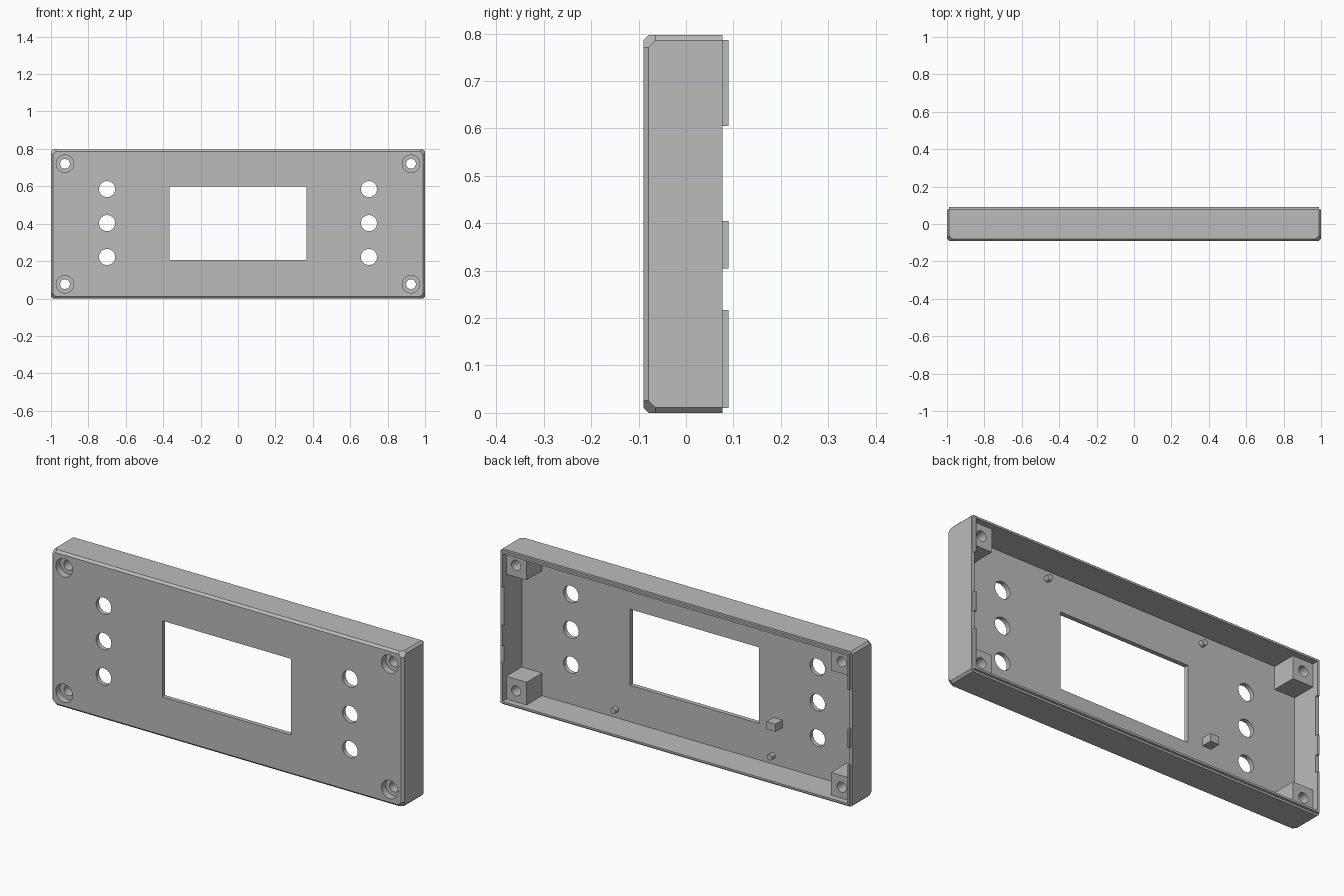
import bpy, bmesh
from itertools import permutations
from mathutils import Matrix, Vector

old = bpy.data.objects.get("Cube")
if old:
    bpy.data.objects.remove(old, do_unlink=True)

grey = bpy.data.materials.new("plain grey")
grey.use_nodes = True
colour = (0.5, 0.5, 0.5, 1)
grey.diffuse_color = colour
grey.node_tree.nodes["Principled BSDF"].inputs["Base Color"].default_value = colour

H = 0.797                      # height of the panel
FRONT, RIM, BACK = -0.09, 0.077, 0.09
FLOOR = -0.067                 # inner face of the front plate
WALL, INSET = 0.02, 0.01


def finish(name, bm):
    bmesh.ops.recalc_face_normals(bm, faces=bm.faces)
    mesh = bpy.data.meshes.new(name)
    bm.to_mesh(mesh)
    bm.free()
    mesh.materials.append(grey)
    ob = bpy.data.objects.new(name, mesh)
    bpy.context.collection.objects.link(ob)
    return ob


def box(name, x, y, z):
    bm = bmesh.new()
    size = [b - a for a, b in (x, y, z)]
    mid = [(a + b) / 2 for a, b in (x, y, z)]
    bmesh.ops.create_cube(bm, size=1, matrix=Matrix.Translation(mid) @ Matrix.Diagonal((*size, 1)))
    return finish(name, bm)


def cylinder(name, x, z, radius, y0, y1, sides=32):
    bm = bmesh.new()
    place = Matrix.Translation((x, (y0 + y1) / 2, z)) @ Matrix.Rotation(1.5707963, 4, 'X')
    bmesh.ops.create_cone(bm, cap_ends=True, segments=sides, radius1=radius,
                          radius2=radius, depth=y1 - y0, matrix=place)
    return finish(name, bm)


def combine(target, tool, operation):
    mod = target.modifiers.new("cut", 'BOOLEAN')
    mod.operation, mod.solver, mod.object = operation, 'EXACT', tool
    bpy.context.view_layer.objects.active = target
    bpy.ops.object.modifier_apply(modifier=mod.name)
    bpy.data.objects.remove(tool, do_unlink=True)


# Outer block with chamfered edges and clipped front corners
bm = bmesh.new()
for sx in (-1, 1):
    for sz in (-1, 1):
        for dx, dy, dz in permutations((0, 0.011, 0.026)):
            bm.verts.new((sx * (1 - dx), FRONT + dy, H / 2 + sz * (H / 2 - dz)))
        for dx, dz in permutations((0, 0.011)):
            bm.verts.new((sx * (1 - dx), RIM, H / 2 + sz * (H / 2 - dz)))
bmesh.ops.convex_hull(bm, input=bm.verts)
bmesh.ops.dissolve_limit(bm, angle_limit=0.01, verts=bm.verts, edges=bm.edges)
shell = finish("panel_shell", bm)

# Hollow back
combine(shell, box("cavity", (-1 + WALL, 1 - WALL), (FLOOR, 0.2), (WALL, H - WALL)), 'DIFFERENCE')

# Corner screw posts with counterbored through holes
for sx in (-1, 1):
    for sz in (-1, 1):
        xs = sorted((sx * 0.865, sx * 0.985))
        zs = sorted((H / 2 + sz * 0.262, H / 2 + sz * (H / 2 - 0.015)))
        combine(shell, box("post", xs, (FLOOR - 0.01, 0.058), zs), 'UNION')
for sx in (-1, 1):
    for sz in (-1, 1):
        x, z = sx * 0.925, H / 2 + sz * 0.322
        combine(shell, cylinder("screw_hole", x, z, 0.026, -0.2, 0.2), 'DIFFERENCE')
        combine(shell, cylinder("counterbore", x, z, 0.047, -0.2, FRONT + 0.035), 'DIFFERENCE')

# Display window and button holes
combine(shell, box("window", (-0.367, 0.365), (-0.2, 0), (0.207, 0.598)), 'DIFFERENCE')
for x in (-0.7, 0.7):
    for z in (0.222, 0.403, 0.585):
        combine(shell, cylinder("button_hole", x, z, 0.043, -0.2, 0), 'DIFFERENCE')

# Rear locating lip, broken into segments on both sides
low, high = INSET, H - INSET
for name, zs in (("bottom_lip", (low, WALL)), ("top_lip", (H - WALL, high))):
    box(name, (-1 + INSET, 1 - INSET), (RIM, BACK), zs)
for side, sx in (("left", 1), ("right", -1)):
    xs = sorted((sx * (1 - INSET), sx * (1 - WALL)))
    for zs in ((WALL, 0.217), (0.305, 0.405), (0.605, H - WALL)):
        box(side + "_lip", xs, (RIM, BACK), zs)

# Locating pegs and support block behind the front plate
for x in (-0.445, 0.445):
    for z in (0.063, H - 0.063):
        cylinder("peg", x, z, 0.015, FLOOR - 0.005, FLOOR + 0.025, 20)
box("support_block", (-0.5, -0.45), (FLOOR - 0.005, FLOOR + 0.055), (0.22, 0.26))

# Smooth round walls, keep the edges sharp
for ob in bpy.context.collection.objects:
    if ob.type == 'MESH' and ob.name.startswith(("panel_shell", "peg")):
        bpy.ops.object.select_all(action='DESELECT')
        ob.select_set(True)
        bpy.context.view_layer.objects.active = ob
        bpy.ops.object.shade_smooth_by_angle(angle=0.5)
